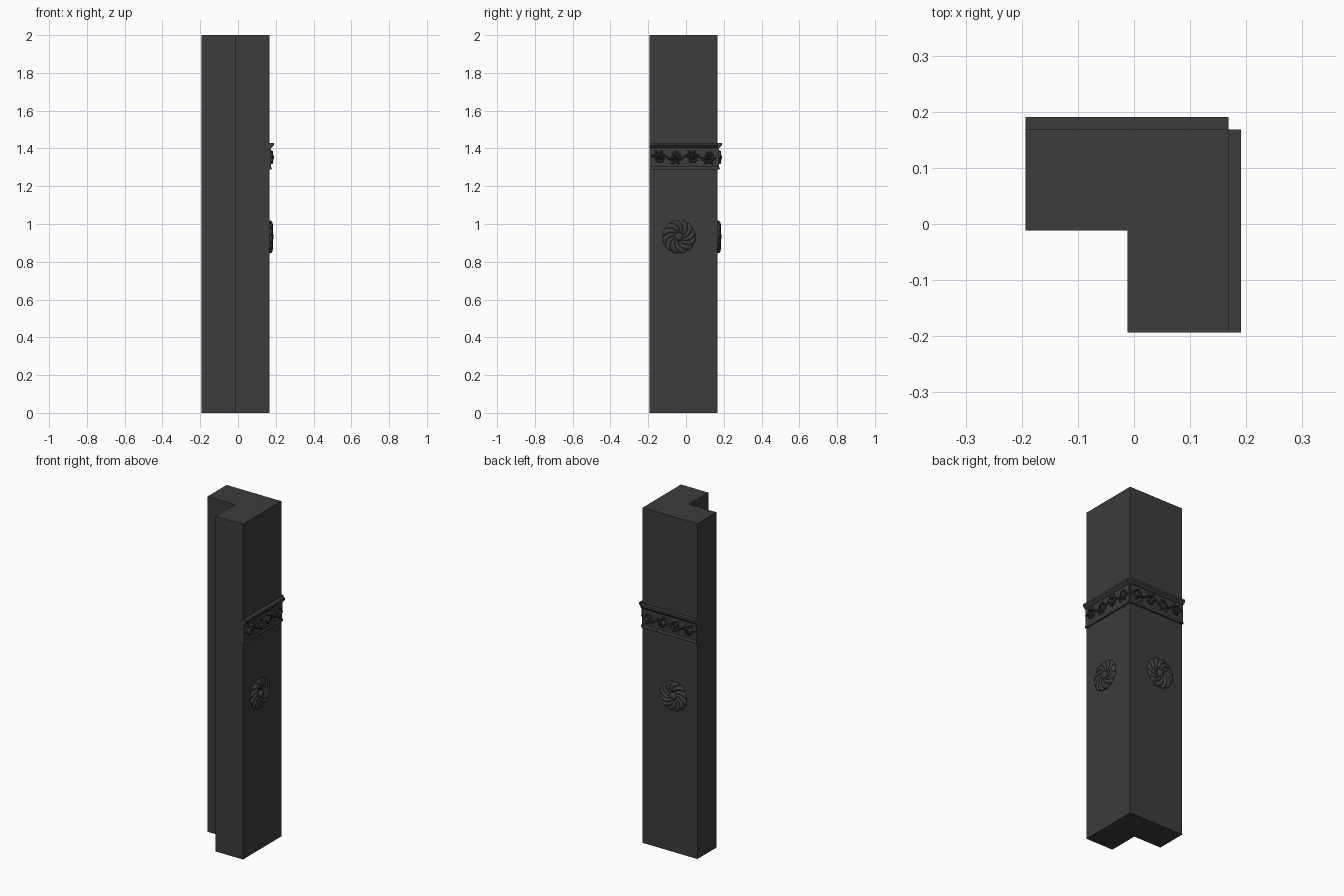
import bpy, bmesh, math
from mathutils import Matrix, Vector

if "Cube" in bpy.data.objects:
    bpy.data.objects.remove(bpy.data.objects["Cube"])

FACE = 0.168          # outer faces of the pillar
BACK = -0.193         # ends of both arms
MID = (FACE + BACK) / 2

stone = bpy.data.materials.new("dark_stone")
stone.diffuse_color = (0.045, 0.045, 0.045, 1)
stone.use_nodes = True
stone.node_tree.nodes["Principled BSDF"].inputs["Base Color"].default_value = stone.diffuse_color


def place(u, w, z, side):
    """u along the face, w outwards, z up -> world position on one outer face."""
    return Vector((FACE + w, u, z)) if side == "right" else Vector((u, FACE + w, z))


def finish(name, bm, smooth=None):
    bmesh.ops.recalc_face_normals(bm, faces=bm.faces)
    mesh = bpy.data.meshes.new(name)
    bm.to_mesh(mesh)
    bm.free()
    ob = bpy.data.objects.new(name, mesh)
    bpy.context.collection.objects.link(ob)
    mesh.materials.append(stone)
    if smooth:
        bpy.ops.object.select_all(action='DESELECT')
        ob.select_set(True)
        bpy.context.view_layer.objects.active = ob
        bpy.ops.object.shade_smooth_by_angle(angle=math.radians(smooth))
    return ob


def prism(bm, lower, upper):
    """Closed solid between two matching outlines."""
    a = [bm.verts.new(p) for p in lower]
    b = [bm.verts.new(p) for p in upper]
    n = len(a)
    bm.faces.new(a)
    bm.faces.new(b)
    for i in range(n):
        bm.faces.new((a[i], a[(i + 1) % n], b[(i + 1) % n], b[i]))


def tube(bm, pts, radii, side, sides=8):
    """Tapered stem following (u, z) points across the face."""
    rings = []
    for i, (u, z) in enumerate(pts):
        p, q = pts[max(i - 1, 0)], pts[min(i + 1, len(pts) - 1)]
        d = Vector((q[0] - p[0], q[1] - p[1])).normalized()
        ring = []
        for k in range(sides):
            a = math.tau * k / sides
            c, s = radii[i] * math.cos(a), radii[i] * math.sin(a)
            ring.append(bm.verts.new(place(u - d.y * c, 0.011 + s * 1.4, z + d.x * c, side)))
        rings.append(ring)
    for r0, r1 in zip(rings, rings[1:]):
        for k in range(sides):
            bm.faces.new((r0[k], r0[(k + 1) % sides], r1[(k + 1) % sides], r1[k]))
    bm.faces.new(rings[0])
    bm.faces.new(rings[-1])


def leaf(bm, u, z, angle, length, width, side, height=0.013):
    """Pointed leaf with a raised middle rib, growing from (u, z)."""
    ca, sa = math.cos(angle), math.sin(angle)

    def at(t, off, w):
        x, y = t * length, off * width
        return bm.verts.new(place(u + x * ca - y * sa, w, z + x * sa + y * ca, side))
    rows = []
    for t, f in ((0, 0.25), (0.25, 0.8), (0.5, 1), (0.75, 0.7), (1, 0.08)):
        top = 0.009 + height * math.sin(math.pi * (0.15 + 0.75 * t))
        rows.append([at(t, -f, 0.004), at(t, -f * 0.5, top * 0.85),
                     at(t, 0, top), at(t, f * 0.5, top * 0.85), at(t, f, 0.004)])
    for r0, r1 in zip(rows, rows[1:]):
        for k in range(5):
            bm.faces.new((r0[k], r0[(k + 1) % 5], r1[(k + 1) % 5], r1[k]))
    bm.faces.new(rows[0])
    bm.faces.new(rows[-1])


# L-shaped corner pillar
plan = [(BACK, FACE), (BACK, -0.012), (-0.012, -0.012),
        (-0.012, BACK), (FACE, BACK), (FACE, FACE)]
bm = bmesh.new()
prism(bm, [(x, y, 0) for x, y in plan], [(x, y, 2) for x, y in plan])
finish("corner_pillar", bm)

# frieze moulding section as (outwards, height)
section = [(-0.004, 1.288), (0.010, 1.288), (0.011, 1.294), (0.009, 1.301),
           (0.006, 1.304), (0.007, 1.402), (0.013, 1.406), (0.018, 1.412),
           (0.023, 1.417), (0.023, 1.430), (-0.004, 1.430)]

# rosette rings as (radius, base height, petal relief)
rings = [(0.009, 0.020, 0), (0.016, 0.017, 0), (0.019, 0.012, 0), (0.022, 0.007, 0),
         (0.026, 0.008, 0.004), (0.036, 0.010, 0.007), (0.048, 0.011, 0.008),
         (0.060, 0.011, 0.008), (0.072, 0.010, 0.008), (0.081, 0.008, 0.008),
         (0.087, 0.004, 0.006), (0.089, -0.003, 0)]

for side in ("right", "back"):
    # frieze band across the face
    bm = bmesh.new()
    prism(bm, [place(BACK, w, z, side) for w, z in section],
          [place(FACE, w, z, side) for w, z in section])
    finish("frieze_band_" + side, bm)

    # scrolling vine with curled shoots and leaves
    bm = bmesh.new()
    zc, step = 1.353, 0.0875
    steps = [BACK + 0.008 + (FACE - BACK - 0.016) * i / 64 for i in range(65)]

    def wave(u):
        return zc + 0.022 * math.sin(math.pi * (u - MID) / step)
    tube(bm, [(u, wave(u)) for u in steps], [0.0045] * 65, side)
    for i in range(4):
        s = 1 if i % 2 else -1
        cu = MID + (i - 1.5) * step
        crest = -wave(cu) + 2 * zc
        d = 1 if wave(cu) < zc else -1
        spiral = []
        for k in range(25):
            a = -d * math.pi / 2 + k / 24 * math.tau * 1.3 * d
            r = 0.027 * (1 - k / 24) + 0.004
            spiral.append((cu + r * math.cos(a), zc + d * 0.006 + r * math.sin(a)))
        tube(bm, spiral, [0.0045 - 0.0015 * k / 24 for k in range(25)], side)
        # flower bud at the heart of each scroll
        for k in range(5):
            leaf(bm, cu, zc + d * 0.006, k * math.tau / 5, 0.014, 0.005, side, 0.012)
        # leaves fanning from the stem
        for ang, ln in ((0.4, 0.032), (1.0, 0.030), (2.2, 0.028), (2.8, 0.032)):
            leaf(bm, cu, zc - d * 0.012, ang * d, ln, 0.008, side)
        for ang in (-2.6, -0.5):
            leaf(bm, cu, zc - d * 0.022, ang * d, 0.026, 0.007, side, 0.010)
    finish("frieze_foliage_" + side, bm, 40)

    # round rosette with swirling petals
    bm = bmesh.new()
    petals, seg = 12, 96
    cu, cz = -0.037, 0.932
    centre = bm.verts.new(place(cu, 0.021, cz, side))
    prev = None
    for r, base, relief in rings:
        ring = []
        for k in range(seg):
            a = math.tau * k / seg
            twist = 1.1 * (r / 0.089)
            ridge = abs(math.sin(petals * a / 2))
            rr = r * (1 - 0.03 * (1 - ridge)) if r > 0.08 else r
            ring.append(bm.verts.new(place(cu + rr * math.cos(a + twist),
                                           base + relief * (ridge - 0.3),
                                           cz + rr * math.sin(a + twist), side)))
        for k in range(seg):
            n = (k + 1) % seg
            if prev:
                bm.faces.new((prev[k], prev[n], ring[n], ring[k]))
            else:
                bm.faces.new((centre, ring[k], ring[n]))
        prev = ring
    bm.faces.new(prev)
    finish("rosette_" + side, bm, 40)
